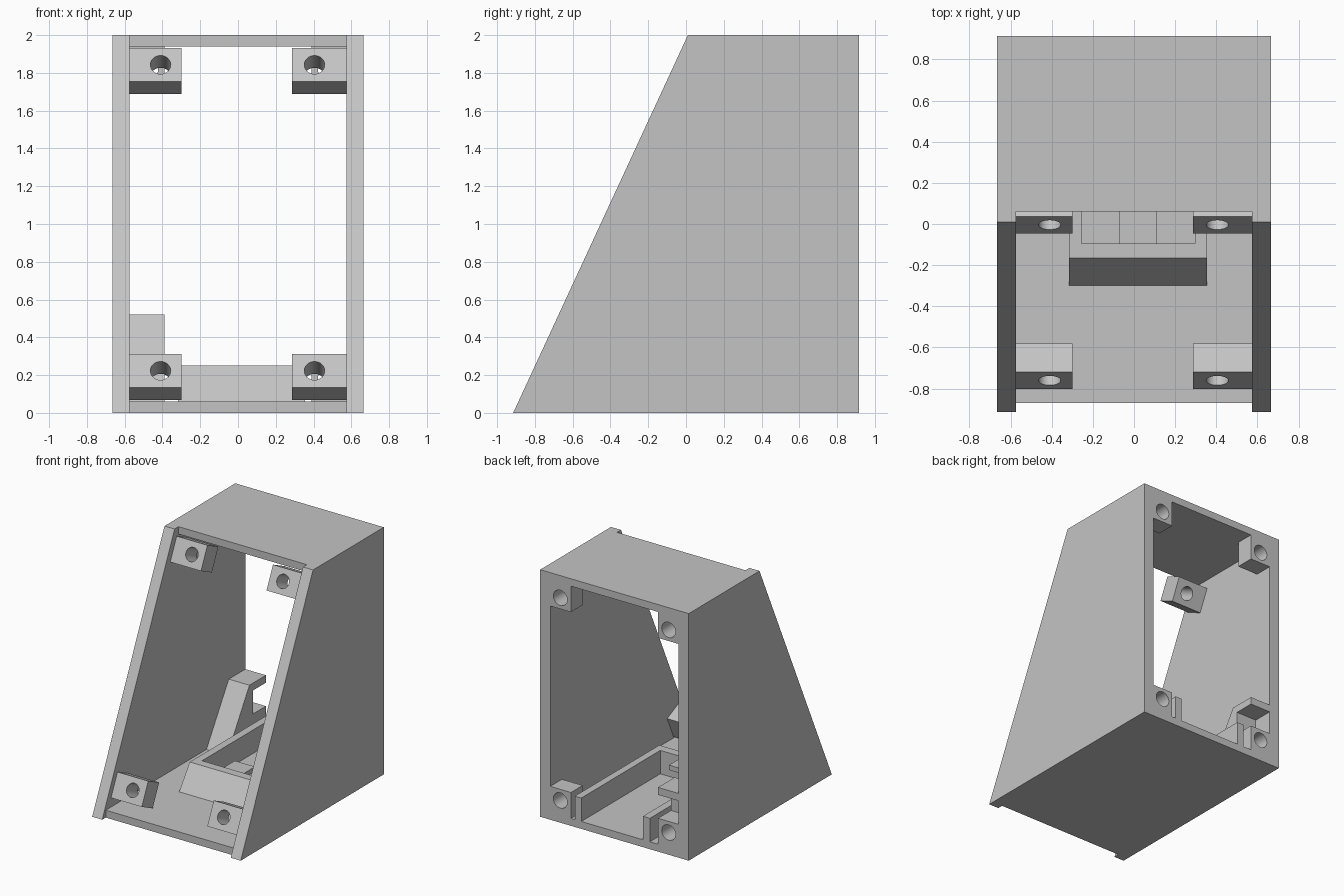
import bpy, bmesh, math
from mathutils import Matrix, Vector

if "Cube" in bpy.data.objects:
    bpy.data.objects.remove(bpy.data.objects["Cube"])

grey = bpy.data.materials.new("plain grey")
grey.diffuse_color = (0.55, 0.55, 0.55, 1)
grey.use_nodes = True
grey.node_tree.nodes["Principled BSDF"].inputs["Base Color"].default_value = grey.diffuse_color

SLOPE = 0.4625                      # lean of the open front, dy per dz
INNER, OUTER, BACK = 0.575, 0.665, 0.915
FLOOR, ROOF = 0.06, 1.94


def finish(name, bm):
    bmesh.ops.recalc_face_normals(bm, faces=bm.faces)
    me = bpy.data.meshes.new(name)
    bm.to_mesh(me)
    bm.free()
    me.materials.append(grey)
    ob = bpy.data.objects.new(name, me)
    bpy.context.collection.objects.link(ob)
    return ob


def prism(name, profile, x0, x1):
    """Extrude a (y, z) outline from x0 to x1."""
    bm = bmesh.new()
    face = bm.faces.new([bm.verts.new((x0, y, z)) for y, z in profile])
    ext = bmesh.ops.extrude_face_region(bm, geom=[face])
    verts = [g for g in ext["geom"] if isinstance(g, bmesh.types.BMVert)]
    bmesh.ops.translate(bm, vec=(x1 - x0, 0, 0), verts=verts)
    return finish(name, bm)


def rect(y0, y1, z0, z1):
    return [(y0, z0), (y1, z0), (y1, z1), (y0, z1)]


def rod(centre, direction, radius, length):
    bm = bmesh.new()
    rot = Vector(direction).to_track_quat('Z', 'Y').to_matrix().to_4x4()
    bmesh.ops.create_cone(bm, cap_ends=True, segments=32, radius1=radius,
                          radius2=radius, depth=length,
                          matrix=Matrix.Translation(centre) @ rot)
    return finish("hole_cutter", bm)


def cut(ob, cutter):
    mod = ob.modifiers.new("cut", 'BOOLEAN')
    mod.operation = 'DIFFERENCE'
    mod.solver = 'EXACT'
    mod.object = cutter
    bpy.context.view_layer.objects.active = ob
    bpy.ops.object.modifier_apply(modifier=mod.name)
    bpy.data.objects.remove(cutter)


def smooth(ob):
    bpy.ops.object.select_all(action='DESELECT')
    ob.select_set(True)
    bpy.context.view_layer.objects.active = ob
    bpy.ops.object.shade_smooth_by_angle(angle=math.radians(30))


# Shell: sloped housing, open front and back, floor and roof set back
shell = prism("shell", [(-BACK, 0), (BACK, 0), (BACK, 2), (0.01, 2)], -OUTER, OUTER)
cut(shell, prism("cavity", [(-2, -0.1), (-0.87, -0.1), (-0.87, FLOOR), (1.1, FLOOR),
                            (1.1, ROOF), (0.06, ROOF), (0.06, 2.1), (-2, 2.1)],
                 -INNER, INNER))

# Tilted front screw mounts
for level, y, z in (("lower", -0.72, 0.312), ("upper", 0.037, 1.932)):
    h, d = 0.178, 0.14
    outline = [(y, z), (y - h * SLOPE, z - h),
               (y - h * SLOPE + d, z - h - d * SLOPE), (y + d, z - d * SLOPE)]
    for side, x0, x1, hx in (("left", -INNER, -0.30, -0.41), ("right", 0.287, INNER, 0.405)):
        mount = prism(f"{level}_{side}_front_mount", outline, x0, x1)
        cut(mount, rod((hx, y - h * SLOPE / 2, z - h / 2), (0, 1, -SLOPE), 0.054, 0.8))
        smooth(mount)

# Square corner posts at the back
for level, z0, z1, hz in (("lower", FLOOR, 0.27, 0.18), ("upper", 1.73, ROOF, 1.82)):
    for side, s in (("left", -1), ("right", 1)):
        if level == "lower" and s < 0:
            continue                # this corner is part of the bracket
        post = prism(f"{level}_{side}_back_post", rect(0.765, BACK, z0, z1),
                     *sorted((s * 0.39, s * INNER)))
        cut(post, rod((s * 0.485, 0.84, hz), (0, 1, 0), 0.062, 0.4))
        smooth(post)

# Ramped bracket with a notch, standing over the lower left post
bracket = prism("ramped_bracket",
                [(0.418, FLOOR), (BACK, FLOOR), (BACK, 0.27), (0.75, 0.27),
                 (0.75, 0.46), (BACK, 0.46), (BACK, 0.52), (0.703, 0.52)],
                -INNER, -0.39)
cut(bracket, rod((-0.485, 0.84, 0.18), (0, 1, 0), 0.062, 0.16))
smooth(bracket)

# Tray on the floor: two long walls and a ramped front end
tray = prism("tray", [(-0.30, FLOOR), (BACK, FLOOR), (BACK, 0.25), (-0.165, 0.25)],
             -0.317, 0.355)
cut(tray, prism("tray_pocket", rect(-0.095, 1.1, -0.1, 0.4), -0.255, 0.297))

# Holding tab at the tray front
prism("tray_tab", rect(-0.095, 0.06, 0.20, 0.24), -0.07, 0.11)
